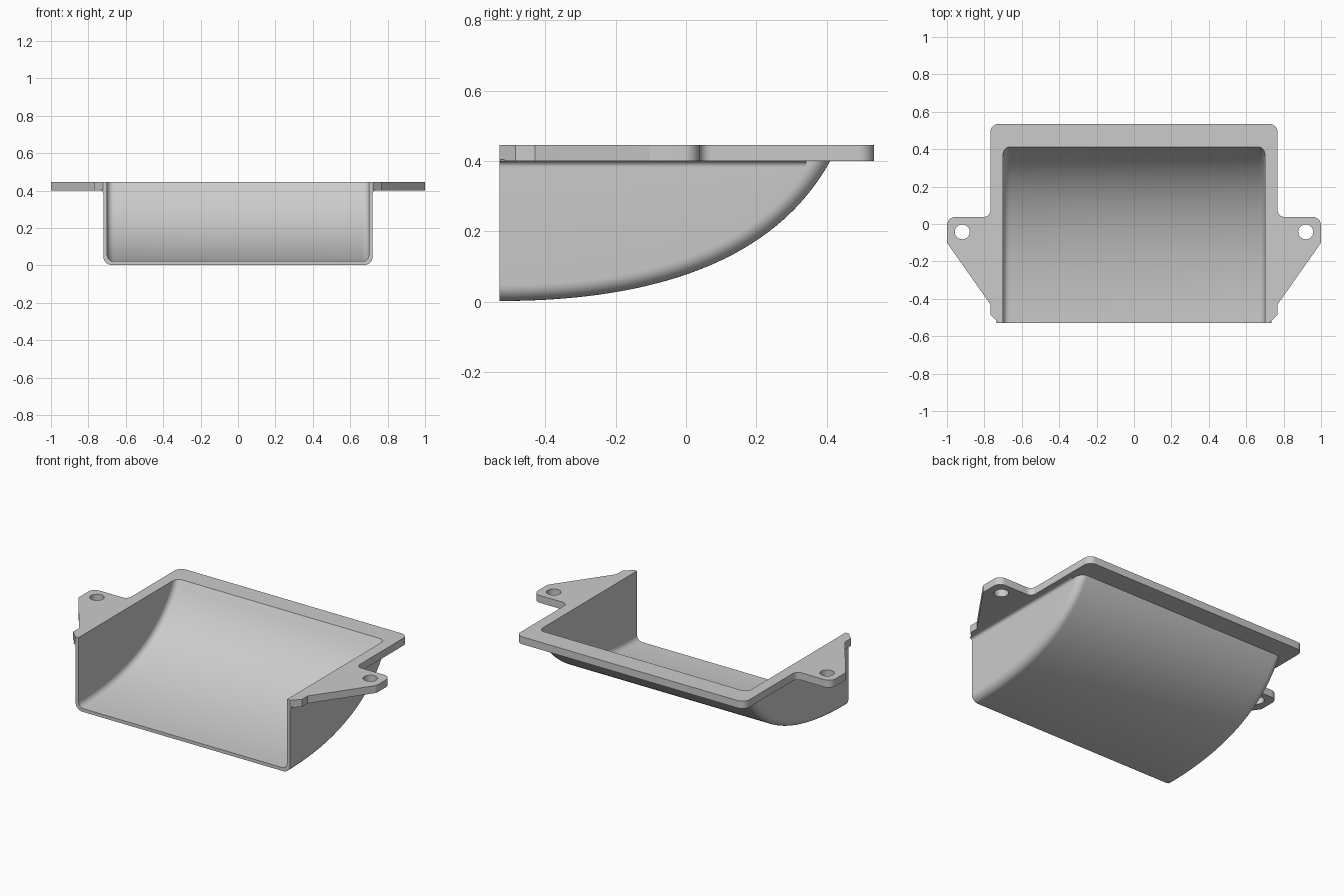
import bpy, bmesh, math
from mathutils import Vector

cube = bpy.data.objects.get("Cube")
if cube:
    bpy.data.objects.remove(cube)

FRONT, BACK = -0.53, 0.535
RIM_LOW, RIM_TOP = 0.4, 0.445

grey = bpy.data.materials.new("light grey")
grey.use_nodes = True
colour = (0.6, 0.6, 0.6, 1)
grey.diffuse_color = colour
grey.node_tree.nodes["Principled BSDF"].inputs["Base Color"].default_value = colour


def finish(name, bm):
    bmesh.ops.recalc_face_normals(bm, faces=bm.faces)
    mesh = bpy.data.meshes.new(name)
    bm.to_mesh(mesh)
    bm.free()
    mesh.materials.append(grey)
    ob = bpy.data.objects.new(name, mesh)
    bpy.context.collection.objects.link(ob)
    return ob


def prism(name, points, axis):
    """Extrude a closed outline along the axis vector."""
    bm = bmesh.new()
    n = len(points)
    low = [bm.verts.new(p) for p in points]
    high = [bm.verts.new(Vector(p) + Vector(axis)) for p in points]
    bm.faces.new(low)
    bm.faces.new(high)
    for i in range(n):
        j = (i + 1) % n
        bm.faces.new((low[i], low[j], high[j], high[i]))
    return finish(name, bm)


def rounded(corners, steps=8):
    """Round each (x, y, radius) corner of an open path."""
    out = []
    for i, (x, y, r) in enumerate(corners):
        p = Vector((x, y))
        if r == 0:
            out.append(p)
            continue
        a = (Vector(corners[i - 1][:2]) - p).normalized()
        b = (Vector(corners[i + 1][:2]) - p).normalized()
        half = a.angle(b) / 2
        inward = (a + b).normalized()
        centre = p + inward * r / math.sin(half)
        turn = math.atan2(-inward.y, -inward.x)
        spread = math.pi / 2 - half
        if a.x * b.y - a.y * b.x < 0:
            spread = -spread
        for k in range(steps + 1):
            angle = turn + spread * (1 - 2 * k / steps)
            out.append(centre + r * Vector((math.cos(angle), math.sin(angle))))
    return out


def scoop(name, half_width, radius, inset, start):
    """Solid swept along the curved floor, with rounded lower corners."""
    ctrl = [Vector(p) for p in ((FRONT, 0.002), (-0.1, 0.002), (0.25, 0.11), (0.41, RIM_LOW))]
    path = []
    n = 40
    for i in range(n + 1):
        t = i / n
        s = 1 - t
        p = ctrl[0] * s**3 + ctrl[1] * 3 * s * s * t + ctrl[2] * 3 * s * t * t + ctrl[3] * t**3
        d = ((ctrl[1] - ctrl[0]) * s * s + (ctrl[2] - ctrl[1]) * 2 * s * t + (ctrl[3] - ctrl[2]) * t * t).normalized()
        path.append((p, Vector((-d.y, d.x))))
    p, normal = path[-1]
    path.append((p + Vector((normal.y, -normal.x)) * 0.4, normal))
    if start < FRONT:
        path.insert(0, (Vector((start, path[0][0].y)), path[0][1]))
    bm = bmesh.new()
    rings = []
    for p, normal in path:
        right = []
        for k in range(9):
            a = math.pi / 2 * k / 8
            q = p + normal * (inset + radius * (1 - math.cos(a)))
            right.append((half_width - radius + radius * math.sin(a), q.x, q.y))
        right.append((half_width, right[-1][1], 1.0))
        left = [(-x, y, z) for x, y, z in reversed(right)]
        rings.append([bm.verts.new(c) for c in left + right])
    for r0, r1 in zip(rings, rings[1:]):
        for j in range(len(r0)):
            k = (j + 1) % len(r0)
            bm.faces.new((r0[j], r0[k], r1[k], r1[j]))
    bm.faces.new(rings[0])
    bm.faces.new(rings[-1])
    bmesh.ops.remove_doubles(bm, verts=bm.verts, dist=0.00001)
    return finish(name, bm)


def boolean(target, other, operation):
    mod = target.modifiers.new(operation.lower(), "BOOLEAN")
    mod.operation = operation
    mod.solver = "EXACT"
    mod.object = other
    bpy.context.view_layer.objects.active = target
    bpy.ops.object.modifier_apply(modifier=mod.name)
    bpy.data.objects.remove(other)


# Curved tray body, trimmed just inside the flange
tray = scoop("tray", 0.72, 0.045, 0, FRONT)
box = [(-2, -2, 0.42), (2, -2, 0.42), (2, 2, 0.42), (-2, 2, 0.42)]
boolean(tray, prism("trim", box, (0, 0, 2)), "DIFFERENCE")

# Mounting flange with ears
side = rounded([(0, BACK, 0), (0.768, BACK, 0.045), (0.768, 0.038, 0.035), (1, 0.038, 0.045),
                (1, -0.1, 0.02), (0.768, -0.43, 0), (0.768, -0.485, 0), (0.722, FRONT, 0)])
outline = side + [Vector((-p.x, p.y)) for p in reversed(side[1:])]
flange = prism("flange", [(p.x, p.y, RIM_LOW) for p in outline], (0, 0, RIM_TOP - RIM_LOW))
boolean(tray, flange, "UNION")

# Hollow and screw holes
boolean(tray, scoop("hollow", 0.7, 0.035, 0.02, FRONT - 0.1), "DIFFERENCE")
for s in (-1, 1):
    circle = [(s * 0.918 + 0.04 * math.cos(a), -0.042 + 0.04 * math.sin(a), 0.3)
              for a in (math.tau * i / 32 for i in range(32))]
    boolean(tray, prism("screw_hole", circle, (0, 0, 0.3)), "DIFFERENCE")

parts = [tray]

# Small concave fillets under the flange
for s, name in ((1, "left_fillet"), (-1, "right_fillet")):
    r = 0.016
    curve = [(0.72 + r - r * math.cos(a), RIM_LOW - r + r * math.sin(a))
             for a in (math.pi / 2 * i / 6 for i in range(7))]
    curve += [(0.72 + r, RIM_LOW + 0.004), (0.712, RIM_LOW + 0.004), (0.712, RIM_LOW - r)]
    parts.append(prism(name, [(s * x, FRONT + 0.001, z) for x, z in curve], (0, 0.87, 0)))

for ob in bpy.context.selected_objects:
    ob.select_set(False)
for ob in parts:
    ob.select_set(True)
bpy.context.view_layer.objects.active = tray
bpy.ops.object.shade_smooth_by_angle(angle=math.radians(30))
